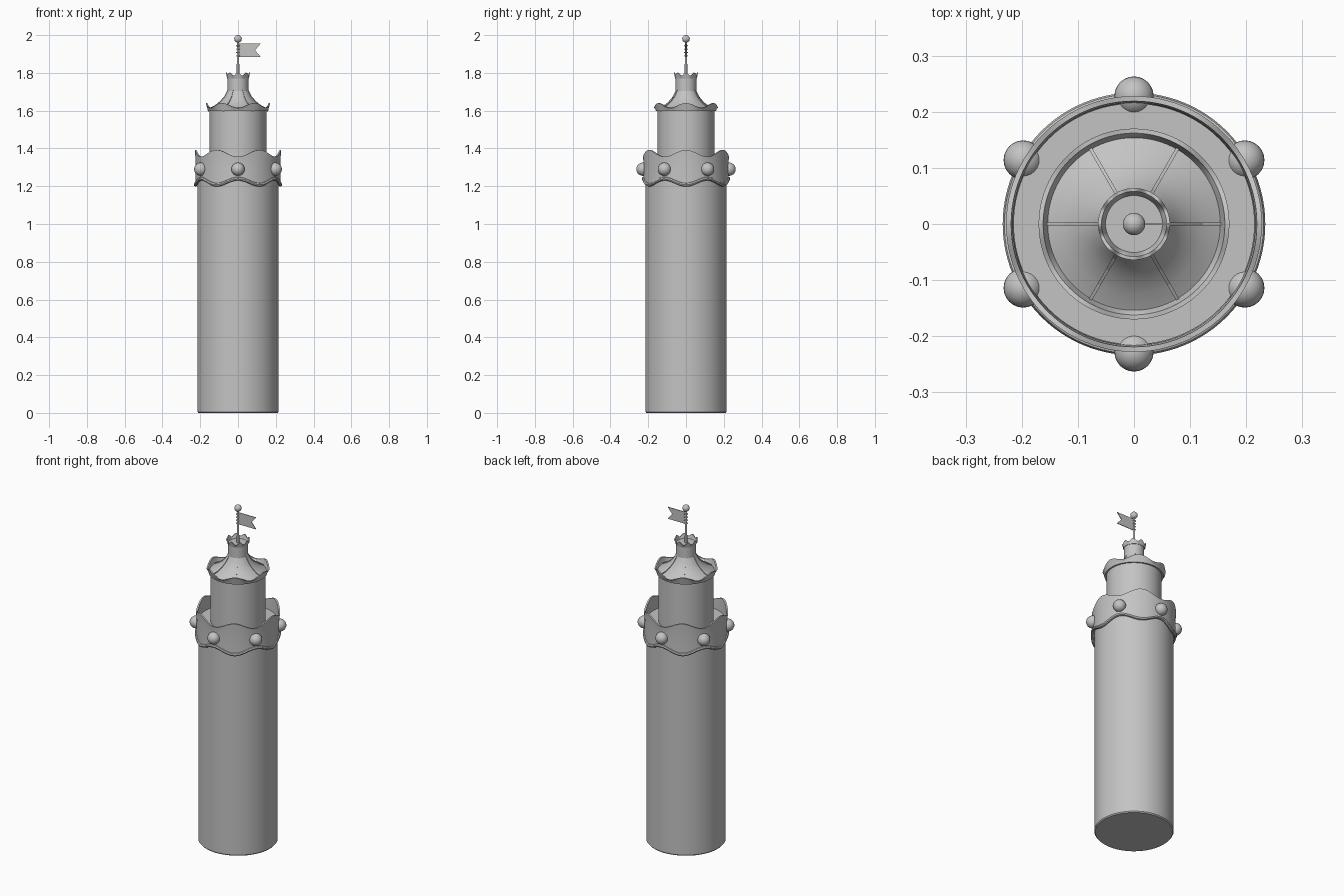
import bpy, bmesh, math
from math import cos, sin, pi
from mathutils import Vector

cube = bpy.data.objects.get("Cube")
if cube:
    bpy.data.objects.remove(cube)

stone = bpy.data.materials.new("grey stone")
stone.use_nodes = True
stone.diffuse_color = (0.55, 0.55, 0.55, 1)
stone.node_tree.nodes["Principled BSDF"].inputs["Base Color"].default_value = (0.55, 0.55, 0.55, 1)


def finish(name, bm, smooth=True):
    bmesh.ops.recalc_face_normals(bm, faces=bm.faces)
    mesh = bpy.data.meshes.new(name)
    bm.to_mesh(mesh)
    bm.free()
    mesh.materials.append(stone)
    ob = bpy.data.objects.new(name, mesh)
    bpy.context.collection.objects.link(ob)
    if smooth:
        bpy.ops.object.select_all(action='DESELECT')
        ob.select_set(True)
        bpy.context.view_layer.objects.active = ob
        bpy.ops.object.shade_smooth_by_angle(angle=math.radians(35))
    return ob


def lathe(name, profile, closed=False, steps=96):
    """Spin (radius, z, wave) points; wave(angle) lifts the point."""
    bm = bmesh.new()
    rings = []
    for i in range(steps):
        a = 2 * pi * i / steps
        rings.append([bm.verts.new((r * cos(a), r * sin(a), z + (w(a) if w else 0)))
                      for r, z, w in profile])
    n = len(profile)
    for i in range(steps):
        p, q = rings[i], rings[(i + 1) % steps]
        for j in range(n if closed else n - 1):
            k = (j + 1) % n
            bm.faces.new((p[j], q[j], q[k], p[k]))
    if not closed:
        bm.faces.new([r[0] for r in rings])
        bm.faces.new([r[-1] for r in rings])
    return finish(name, bm)


def solid(name, *points):
    return lathe(name, [(r, z, None) for r, z in points])


def wave(count, height, phase=0):
    return lambda a: height * cos(count * a + phase)


def trim(name, radius, z, thick, w):
    """Round moulding that follows a wave."""
    ring = [(radius + thick * cos(t * pi / 4), z + thick * sin(t * pi / 4), w) for t in range(8)]
    return lathe(name, ring, closed=True)


def ball(name, radius, place):
    bm = bmesh.new()
    bmesh.ops.create_uvsphere(bm, u_segments=24, v_segments=14, radius=radius)
    bmesh.ops.translate(bm, verts=bm.verts, vec=place)
    return finish(name, bm)


# Main shaft and upper drum
solid("tower_shaft", (0.21, 0), (0.215, 0.006), (0.215, 1.31))
solid("upper_drum", (0.15, 1.3), (0.15, 1.605))

# Wavy gallery wall with its lower moulding
up, down = wave(6, 0.018), wave(6, -0.016)
lathe("gallery_wall", [(0.214, 1.22, down), (0.226, 1.22, down), (0.224, 1.32, None),
                       (0.228, 1.374, up), (0.219, 1.374, up), (0.216, 1.32, None)], closed=True)
trim("gallery_moulding", 0.224, 1.224, 0.010, down)

# Round studs between the crests
for i in range(6):
    a = pi / 6 + i * pi / 3
    ball(f"gallery_stud_{i + 1}", 0.035, (0.228 * cos(a), 0.228 * sin(a), 1.29))

# Scalloped eaves
eave = wave(6, 0.012)
lathe("eaves_rim", [(0.149, 1.597, None), (0.159, 1.597, None), (0.162, 1.61, None),
                    (0.17, 1.628, eave), (0.162, 1.628, eave), (0.155, 1.61, None)], closed=True)

# Concave roof and its six ribs
roof = [(0.158, 1.605), (0.125, 1.622), (0.095, 1.645), (0.072, 1.672), (0.055, 1.705)]
solid("roof", *roof)
for i in range(6):
    a = i * pi / 3
    out, side = Vector((cos(a), sin(a), 0)), Vector((-sin(a), cos(a), 0)) * 0.003
    bm = bmesh.new()
    rows = []
    for r, z in roof:
        rows.append([bm.verts.new(out * r + side * s + Vector((0, 0, z + h)))
                     for s, h in ((-1, -0.01), (-1, 0.005), (1, 0.005), (1, -0.01))])
    for p, q in zip(rows, rows[1:]):
        for j in range(4):
            k = (j + 1) % 4
            bm.faces.new((p[j], p[k], q[k], q[j]))
    bm.faces.new(rows[0])
    bm.faces.new(rows[-1])
    finish(f"roof_rib_{i + 1}", bm, smooth=False)

# Turret neck with scalloped crown
solid("turret_neck", (0.055, 1.695), (0.055, 1.775))
crown = wave(8, 0.008)
lathe("turret_crown", [(0.05, 1.77, None), (0.057, 1.77, None), (0.064, 1.793, crown),
                       (0.058, 1.793, crown), (0.051, 1.777, None)], closed=True)

# Flagpole, finial and flag rings
solid("flagpole", (0.007, 1.77), (0.006, 1.97))
ball("finial", 0.02, (0, 0, 1.98))
for i in range(4):
    trim(f"flag_ring_{i + 1}", 0.007, 1.89 + i * 0.018, 0.003, None)

# Swallow-tailed flag
bm = bmesh.new()
outline = [(0.006, 1.885), (0.12, 1.885), (0.09, 1.92), (0.12, 1.955), (0.006, 1.955)]
face = bm.faces.new([bm.verts.new((x, -0.002, z)) for x, z in outline])
extra = bmesh.ops.extrude_face_region(bm, geom=[face])["geom"]
bmesh.ops.translate(bm, verts=[v for v in extra if isinstance(v, bmesh.types.BMVert)], vec=(0, 0.004, 0))
finish("flag", bm, smooth=False)
